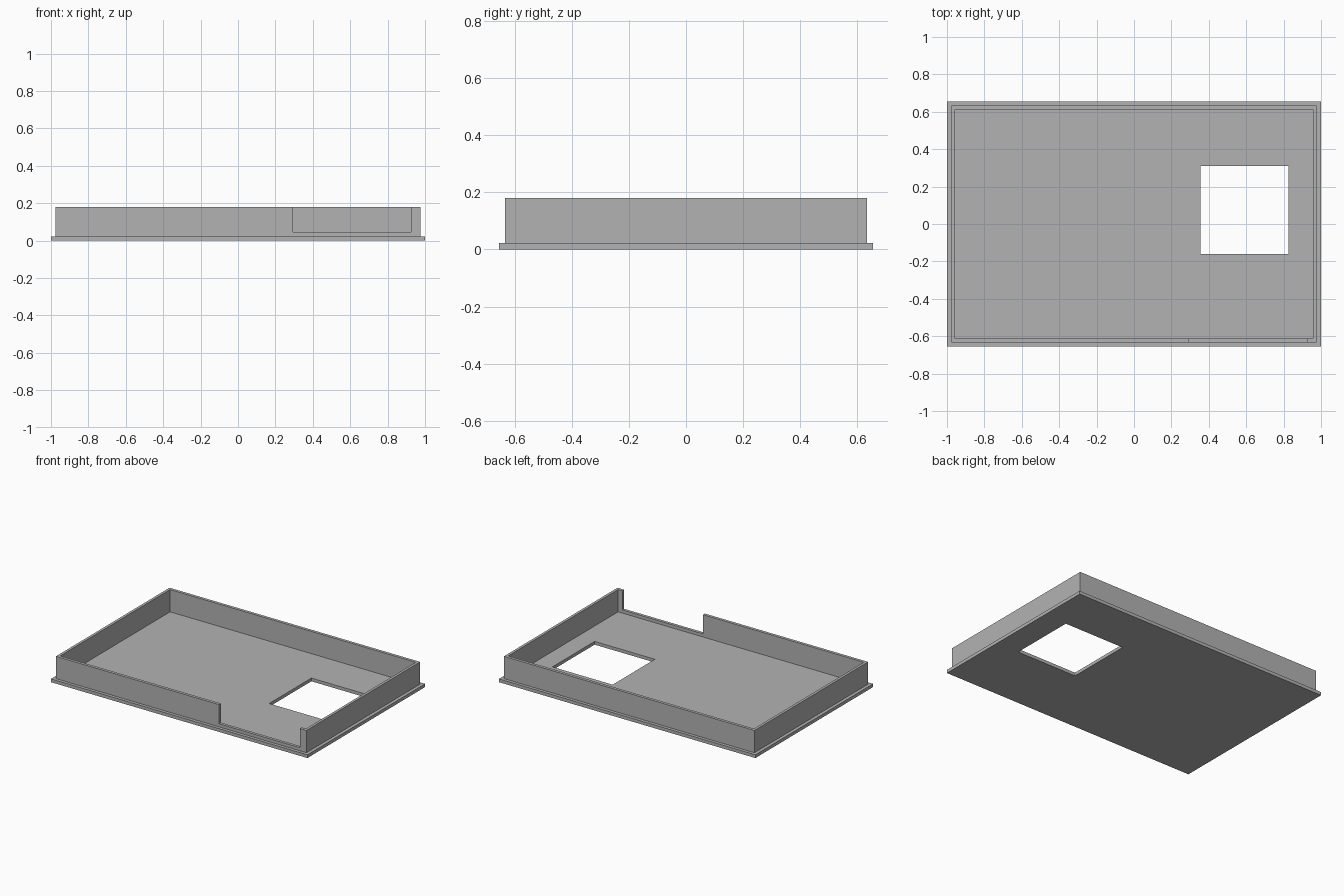
import bpy
import bmesh

# Remove the default cube
cube = bpy.data.objects.get("Cube")
if cube:
    bpy.data.objects.remove(cube, do_unlink=True)

BASE_TOP, WALL_TOP, SILL = 0.023, 0.18, 0.045

# Single plain grey material
grey = bpy.data.materials.new("plain grey")
grey.use_nodes = True
colour = (0.45, 0.45, 0.45, 1)
grey.diffuse_color = colour
grey.node_tree.nodes["Principled BSDF"].inputs["Base Color"].default_value = colour


def frame(name, outer, inner, z0, z1):
    """Rectangular slab with a rectangular opening; rects are (x0, x1, y0, y1)."""
    bm = bmesh.new()

    def loop(rect, z):
        x0, x1, y0, y1 = rect
        return [bm.verts.new((x, y, z))
                for x, y in ((x0, y0), (x1, y0), (x1, y1), (x0, y1))]

    loops = [loop(outer, z0), loop(outer, z1), loop(inner, z1), loop(inner, z0)]
    for a, b in zip(loops, loops[1:] + loops[:1]):
        for i in range(4):
            j = (i + 1) % 4
            bm.faces.new((a[i], a[j], b[j], b[i]))
    bmesh.ops.recalc_face_normals(bm, faces=bm.faces)
    mesh = bpy.data.meshes.new(name)
    bm.to_mesh(mesh)
    bm.free()
    mesh.materials.append(grey)
    obj = bpy.data.objects.new(name, mesh)
    bpy.context.collection.objects.link(obj)
    return obj


# Base plate with its square window
frame("base_plate", (-1, 1, -0.655, 0.655), (0.355, 0.825, -0.16, 0.31), 0, BASE_TOP)

# Thin upright rim set in from the plate edge
rim = frame("rim_wall", (-0.977, 0.977, -0.633, 0.633),
            (-0.958, 0.958, -0.612, 0.612), BASE_TOP, WALL_TOP)

# Notch in the front wall, leaving a low sill
bpy.ops.mesh.primitive_cube_add(size=1, location=(0.61, -0.62, SILL + 0.15))
cutter = bpy.context.object
cutter.name = "notch_cutter"
cutter.scale = (0.63, 0.2, 0.3)
cutter.hide_render = True
cut = rim.modifiers.new("notch", 'BOOLEAN')
cut.operation = 'DIFFERENCE'
cut.solver = 'EXACT'
cut.object = cutter
bpy.ops.object.select_all(action='DESELECT')
bpy.context.view_layer.objects.active = rim
rim.select_set(True)
bpy.ops.object.modifier_apply(modifier=cut.name)
bpy.data.objects.remove(cutter, do_unlink=True)
